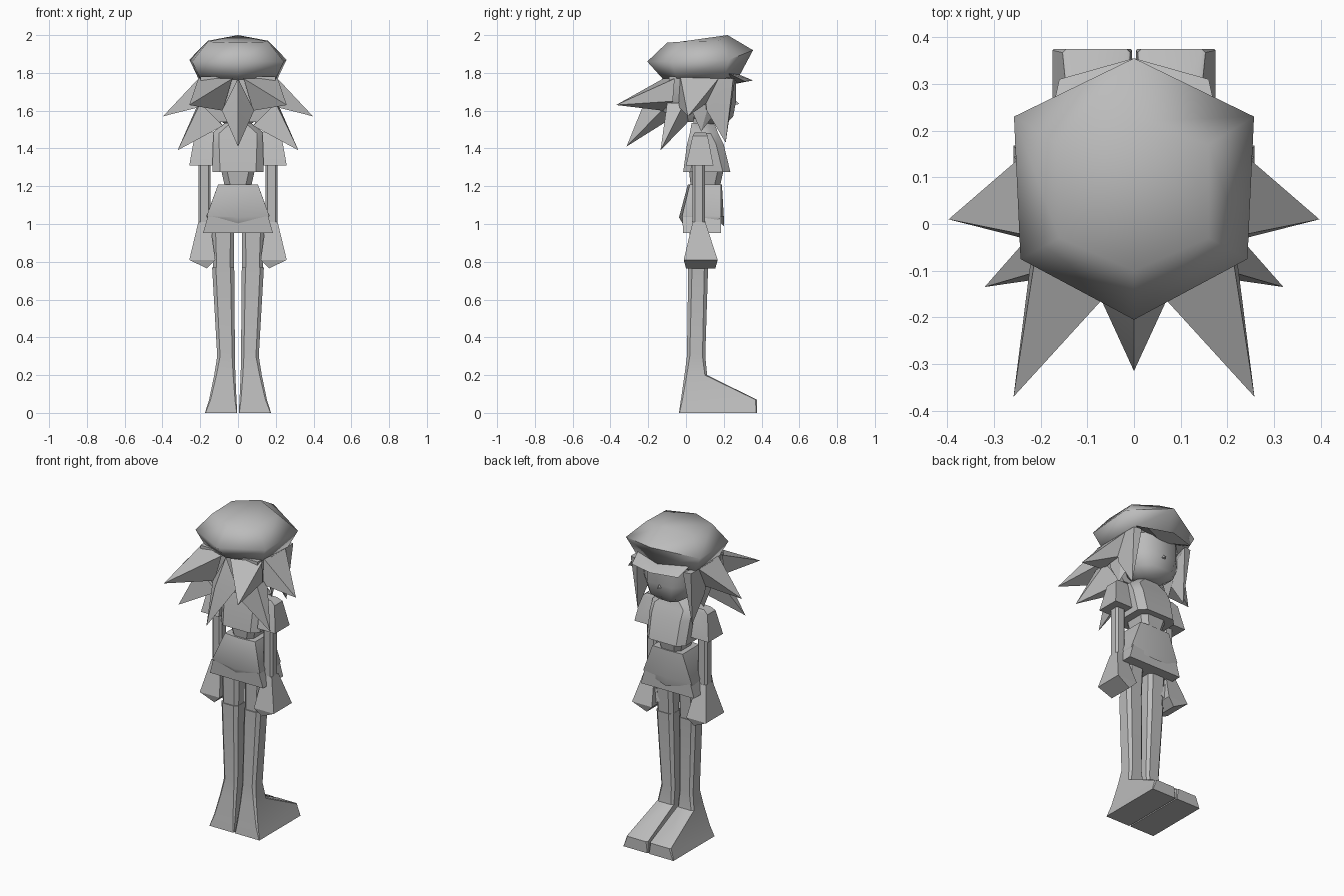
import bpy
import bmesh
import math

default_cube = bpy.data.objects.get("Cube")
if default_cube:
    bpy.data.objects.remove(default_cube, do_unlink=True)

# One plain grey clay colour for the whole figure
clay = bpy.data.materials.new("clay_grey")
clay.use_nodes = True
clay.diffuse_color = (.5, .5, .5, 1)
clay.node_tree.nodes["Principled BSDF"].inputs["Base Color"].default_value = clay.diffuse_color


def finish(name, bm, mirrored=False, angle=40):
    """Turn a bmesh into a shaded object, optionally mirrored across x."""
    bmesh.ops.recalc_face_normals(bm, faces=bm.faces)
    mesh = bpy.data.meshes.new(name)
    bm.to_mesh(mesh)
    bm.free()
    mesh.materials.append(clay)
    obj = bpy.data.objects.new(name, mesh)
    bpy.context.collection.objects.link(obj)
    bpy.ops.object.select_all(action='DESELECT')
    obj.select_set(True)
    bpy.context.view_layer.objects.active = obj
    bpy.ops.object.shade_smooth_by_angle(angle=math.radians(angle))
    if mirrored:
        mirror = obj.modifiers.new("Mirror", 'MIRROR')
        mirror.use_mirror_merge = False
    return obj


def loft(name, rings, mirrored=False, angle=40):
    """Skin a stack of equal point rings and cap both ends."""
    bm = bmesh.new()
    loops = [[bm.verts.new(point) for point in ring] for ring in rings]
    for low, high in zip(loops, loops[1:]):
        for i in range(len(low)):
            j = (i + 1) % len(low)
            bm.faces.new((low[i], low[j], high[j], high[i]))
    bm.faces.new(loops[0])
    bm.faces.new(loops[-1])
    return finish(name, bm, mirrored, angle)


def hull(name, points, mirrored=False, angle=25):
    """Wrap a few corner points in a convex faceted solid."""
    bm = bmesh.new()
    verts = [bm.verts.new(point) for point in points]
    result = bmesh.ops.convex_hull(bm, input=verts)
    loose = [v for v in result["geom_interior"] if isinstance(v, bmesh.types.BMVert)]
    bmesh.ops.delete(bm, geom=loose, context='VERTS')
    return finish(name, bm, mirrored, angle)


def box(left, right, back, front, z, cut=0):
    """Rectangular ring, with chamfered corners when cut is given."""
    if not cut:
        return [(left, back, z), (right, back, z), (right, front, z), (left, front, z)]
    return [(left + cut, back, z), (right - cut, back, z),
            (right, back + cut, z), (right, front - cut, z),
            (right - cut, front, z), (left + cut, front, z),
            (left, front - cut, z), (left, back + cut, z)]


def symmetric(*half):
    """Close a half ring, listed from back centre to front centre."""
    return list(half) + [(-x, y, z) for x, y, z in half[-2:0:-1]]


# Soft six-sided cap
loft("cap", [
    symmetric((0, -.12, 1.765), (.2, -.05, 1.77), (.21, .2, 1.77), (0, .28, 1.78)),
    symmetric((0, -.205, 1.86), (.243, -.075, 1.86), (.257, .23, 1.87), (0, .355, 1.92)),
    symmetric((0, -.1, 1.96), (.16, -.03, 1.965), (.16, .17, 1.97), (0, .22, 2)),
], angle=75)

# Fringe projecting over the face
hull("fringe", symmetric((0, .26, 1.8), (.18, .22, 1.8), (.16, .31, 1.755), (0, .355, 1.76))
     + [(0, .25, 1.74)])

# Head with a rounded jaw, and a small nose
loft("head", [
    box(-.07, .07, .08, .21, 1.53, .03),
    box(-.13, .13, .03, .25, 1.57, .06),
    box(-.165, .165, 0, .265, 1.65, .08),
    box(-.165, .165, 0, .265, 1.78, .08),
], angle=70)
hull("nose", [(-.02, .25, 1.63), (.02, .25, 1.63), (0, .25, 1.67), (0, .282, 1.635)])

# Hair: back mass, then spikes from the centre round to the face
loft("back_hair", [
    box(-.11, .11, -.08, .04, 1.54),
    box(-.19, .19, -.09, .05, 1.63),
    box(-.2, .2, -.09, .05, 1.78),
])
hull("centre_back_spike", symmetric((0, -.12, 1.77), (.085, -.13, 1.6), (0, -.06, 1.57))
     + [(0, -.23, 1.62), (0, -.315, 1.41)])
hull("outer_back_spikes", [
    (.21, -.06, 1.77), (.03, -.12, 1.77), (.08, -.12, 1.6),
    (.22, -.07, 1.65), (.258, -.37, 1.63)], True)
hull("lower_side_spikes", [
    (.21, -.01, 1.64), (.2, -.1, 1.64), (.08, -.1, 1.52),
    (.1, .02, 1.55), (.32, -.135, 1.39)], True)
hull("upper_side_spikes", [
    (.2, .18, 1.78), (.2, -.03, 1.78), (.2, .11, 1.64),
    (.2, -.04, 1.62), (.397, .01, 1.57)], True)
hull("rear_cheek_locks", [
    (.16, .02, 1.77), (.21, .02, 1.77), (.21, .16, 1.77),
    (.16, .15, 1.58), (.2, .03, 1.6), (.18, .08, 1.49)], True)
hull("front_cheek_locks", [
    (.16, .26, 1.77), (.21, .25, 1.77), (.21, .09, 1.77),
    (.16, .1, 1.62), (.21, .11, 1.6), (.19, .21, 1.43)], True)

# Neck, shirt and bare waist
loft("neck", [box(-.04, .04, .04, .12, z, .02) for z in (1.5, 1.6)])
loft("shirt", [
    box(-.135, .135, -.015, .235, 1.275, .04),
    box(-.14, .14, .005, .2, 1.42, .04),
    box(-.14, .14, .02, .17, 1.48, .04),
    box(-.07, .07, .03, .15, 1.535, .03),
])
loft("waist", [
    box(-.07, .07, .025, .18, 1.2, .03),
    box(-.09, .09, .015, .2, 1.29, .03),
])

# Skirt with a dipped hem over flared shorts
loft("skirt", [
    symmetric((0, -.01, .99), (.155, -.01, 1.03), (.165, .17, 1.02), (0, .2, .99)),
    symmetric((0, -.037, 1.035), (.165, -.02, 1.045), (.168, .185, 1.04), (0, .2, 1.04)),
    symmetric((0, .01, 1.21), (.105, .02, 1.21), (.105, .185, 1.21), (0, .19, 1.21)),
], angle=50)
loft("shorts", [
    box(-.185, .185, -.015, .185, .952),
    box(-.16, .16, -.02, .185, 1.04),
])

# Sleeves, arms and mitten hands
loft("sleeves", [
    box(.135, .258, 0, .145, 1.31),
    box(.13, .23, .035, .115, 1.465),
    box(.13, .2, .045, .105, 1.485),
], True)
loft("arms", [box(.145, .21, .035, .1, z, .012) for z in (.98, 1.35)], True)
hull("hands", [(x, y, 1.01) for x in (.148, .21) for y in (.035, .102)]
     + [(x, y, .81) for x in (.12, .258) for y in (-.012, .168)]
     + [(.165, y, .765) for y in (0, .155)], True)
hull("thumbs", [(.155, .03, .94), (.155, .12, .94), (.08, .05, .855),
                (.08, .11, .855), (.17, .02, .78), (.17, .14, .78)], True)

# Legs flowing into boots with long wedge toes
loft("thighs", [
    box(.022, .132, .018, .112, .75, .02),
    box(.02, .14, .02, .125, 1, .02),
], True)
loft("boots", [
    box(.004, .175, -.037, .375, 0, .003),
    box(.008, .153, -.027, .375, .07, .008),
    box(.014, .126, -.008, .112, .2, .012),
    box(.016, .11, .005, .102, .3, .015),
    box(.02, .137, .012, .117, .77, .02),
], True)
